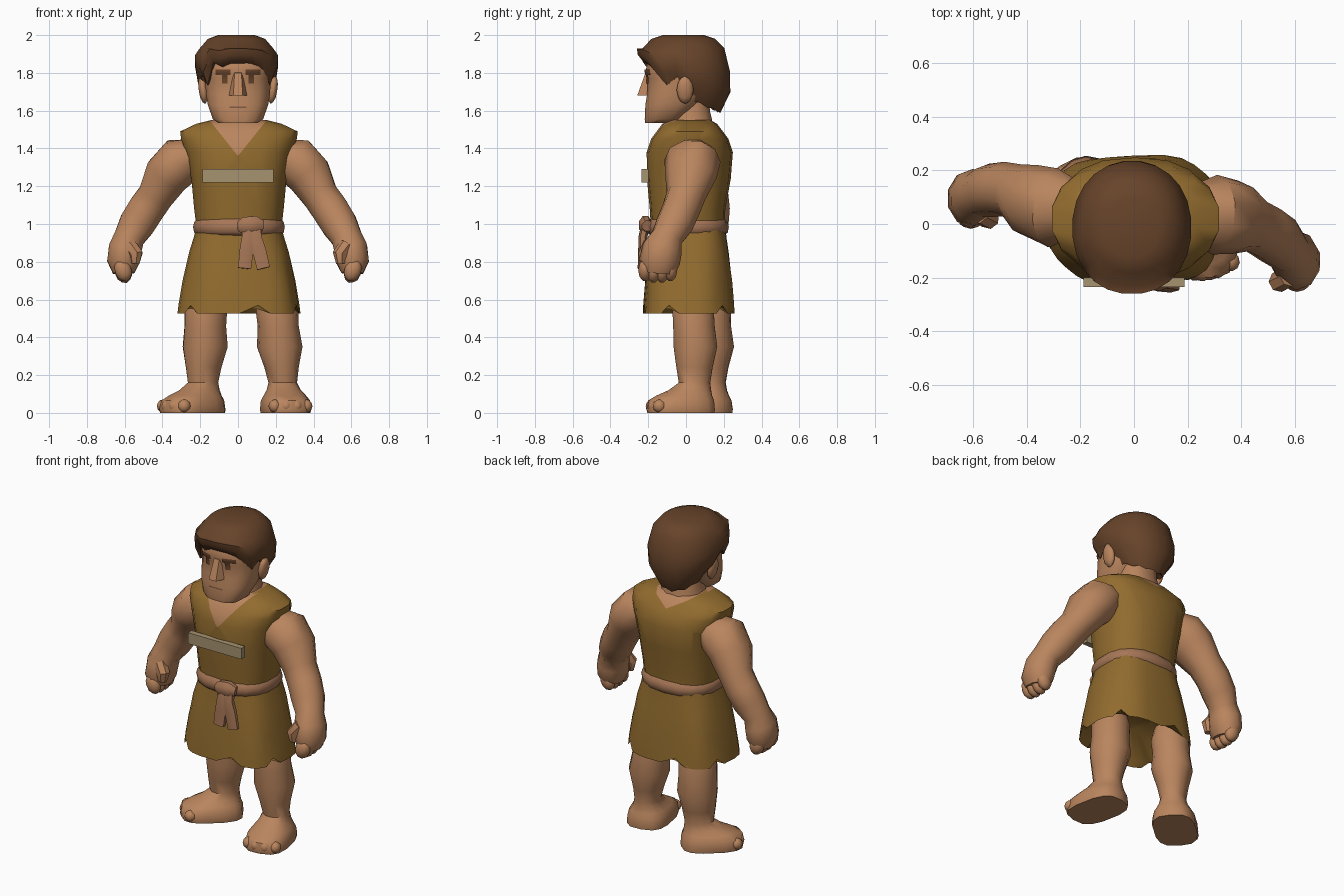
import bpy, bmesh
from math import sin, cos, pi, radians
from mathutils import Vector, Matrix
from mathutils.bvhtree import BVHTree

if "Cube" in bpy.data.objects:
    bpy.data.objects.remove(bpy.data.objects["Cube"])


def material(name, *rgb):
    m = bpy.data.materials.new(name)
    m.use_nodes = True
    m.diffuse_color = (*rgb, 1)
    m.node_tree.nodes["Principled BSDF"].inputs["Base Color"].default_value = (*rgb, 1)
    return m


skin = material("skin", .49, .235, .112)
cloth = material("ochre cloth", .29, .15, .028)
brown = material("dark brown hair", .135, .057, .023)
sash = material("sash leather", .38, .18, .092)
stone = material("pale tan plate", .38, .29, .16)
lip = material("mouth brown", .22, .10, .05)


def finish(name, bm, *mats, angle=42):
    bmesh.ops.recalc_face_normals(bm, faces=bm.faces)
    me = bpy.data.meshes.new(name)
    bm.to_mesh(me)
    bm.free()
    ob = bpy.data.objects.new(name, me)
    bpy.context.collection.objects.link(ob)
    for m in mats:
        me.materials.append(m)
    bpy.ops.object.select_all(action='DESELECT')
    ob.select_set(True)
    bpy.context.view_layer.objects.active = ob
    bpy.ops.object.shade_smooth_by_angle(angle=radians(angle))
    return ob


def ring(x, y, z, rx, ry, n=12, p=2.4, turn=0):
    """Horizontal rounded-square section, turned about its own centre."""
    pts = []
    for i in range(n):
        a = 2 * pi * (i + .5) / n
        c, s = cos(a), sin(a)
        v = Vector((rx * abs(c) ** (2 / p) * (1 if c > 0 else -1),
                    ry * abs(s) ** (2 / p) * (1 if s > 0 else -1), 0))
        pts.append(Matrix.Rotation(turn, 3, 'Z') @ v + Vector((x, y, z)))
    return pts


def skin_rings(rings):
    bm = bmesh.new()
    rows = [[bm.verts.new(p) for p in r] for r in rings]
    n = len(rows[0])
    for a, b in zip(rows, rows[1:]):
        for i in range(n):
            j = (i + 1) % n
            bm.faces.new((a[i], a[j], b[j], b[i]))
    bm.faces.new(rows[0])
    bm.faces.new(rows[-1])
    return bm


def tube(name, path, mat, n=10):
    """Tube along (x, y, z, radius, depth factor) points with square-on sections."""
    pts = [Vector(p[:3]) for p in path]
    rings = []
    for k, p in enumerate(pts):
        t = (pts[min(k + 1, len(pts) - 1)] - pts[max(k - 1, 0)]).normalized()
        u = t.cross(Vector((0, 1, 0))).normalized()
        v = t.cross(u)
        r, flat = path[k][3:]
        rings.append([p + u * r * cos(2 * pi * (i + .5) / n)
                      + v * r * flat * sin(2 * pi * (i + .5) / n) for i in range(n)])
    return finish(name, skin_rings(rings), mat)


def blob(name, loc, size, mat, turn=0, tilt=0):
    bm = bmesh.new()
    bmesh.ops.create_icosphere(bm, subdivisions=2, radius=1, matrix=Matrix.Translation(loc)
                               @ Matrix.Rotation(turn, 4, 'Z') @ Matrix.Rotation(tilt, 4, 'Y')
                               @ Matrix.Diagonal((*size, 1)))
    return finish(name, bm, mat)


# Tunic top, with the open neck cut in and coloured as skin
torso = [(.96, .225, .01, .195), (1.08, .24, .008, .2), (1.24, .255, .015, .222),
         (1.38, .285, .02, .228), (1.45, .31, .02, .205), (1.49, .315, .02, .175),
         (1.53, .23, .02, .145), (1.55, .15, .02, .11)]
bm = skin_rings([ring(.005, y, z, rx, ry, 18, 2.5) for z, rx, y, ry in torso])
necks = ((-1, 1.36, .8), (1, 1.48, 1.9))
for side, low, slope in necks:
    for sx in (-1, 1):
        faces = [f for f in bm.faces
                 if f.calc_center_median().y * side > 0 and f.calc_center_median().z > 1.3]
        geom = faces + list({e for f in faces for e in f.edges}) + list({v for f in faces for v in f.verts})
        bmesh.ops.bisect_plane(bm, geom=geom, plane_co=(0, 0, low), plane_no=(sx, 0, -slope))
for f in bm.faces:
    c = f.calc_center_median()
    for side, low, slope in necks:
        if c.y * side > 0 and abs(c.x) < slope * (c.z - low) - .001:
            f.material_index = 1
finish("tunic_top", bm, cloth, skin)

# Skirt with soft folds and a notched hem
N = 30
levels = [(.99, .225, .195), (.93, .24, .2), (.85, .265, .212), (.7, .295, .23), (.58, .315, .24),
          (.525, .322, .243), (.55, .3, .222), (.68, .1, .1)]
rings = []
for k, (z, rx, ry) in enumerate(levels):
    r = ring(.005, .014, z, rx, ry, N, 2.8)
    for i, p in enumerate(r):
        fold = 1 + .02 * cos(12 * pi * (i - .5) / N) * (k in (3, 4, 5))
        p.x, p.y = p.x * fold, p.y * fold
        if k == 5:
            p.z += .045 if i % 5 == 3 else 0
    rings.append(r)
finish("tunic_skirt", skin_rings(rings), cloth)

# Sash, knot and hanging ends
finish("sash", skin_rings([ring(.005, .008, z, .222 + d, .195 + d, 18)
                           for z, d in ((.94, 0), (.955, .018), (.985, .024), (1.01, .018), (1.03, 0))]), sash)
tube("sash_knot", [(.005, -.205, .99, .03, 1), (.03, -.215, .99, .05, .7),
                   (.095, -.215, .995, .052, .7), (.13, -.205, .99, .03, 1)], sash, 8)
for name, x, end in (("sash_end_right", .055, .035), ("sash_end_left", .09, .135)):
    tube(name, [(x, -.215, 1, .035, .6), (x, -.228, .93, .04, .6),
                ((x + end) / 2, -.232, .86, .042, .5), (end, -.238, .765, .04, .45)], sash, 6)

# Chest plate
bm = bmesh.new()
bmesh.ops.create_cube(bm, size=1, matrix=Matrix.Translation((0, -.217, 1.255))
                      @ Matrix.Diagonal((.375, .036, .07, 1)))
finish("chest_plate", bm, stone)

# Neck and head
finish("neck", skin_rings([ring(0, y, z, r, r * .95) for z, y, r in
                           ((1.46, .02, .14), (1.55, .02, .128), (1.6, .02, .115), (1.72, .02, .11))]), skin)
skull = [(1.535, .105, -.145, .072), (1.555, .135, -.115, .105), (1.63, .162, -.075, .142),
         (1.69, .172, -.045, .163), (1.77, .176, -.02, .185), (1.81, .178, -.015, .203),
         (1.87, .17, -.01, .19), (1.93, .12, -.01, .14)]
bm = skin_rings([ring(0, y, z, rx, ry, 16, 2.7) for z, rx, y, ry in skull])
face_tree = BVHTree.FromBMesh(bm)
finish("head", bm, skin)

# Nose wedge
bm = bmesh.new()
nose = [bm.verts.new(p) for p in ((-.025, -.19, 1.81), (.025, -.19, 1.81), (.055, -.19, 1.68), (-.055, -.19, 1.68),
                                  (-.018, -.215, 1.8), (.018, -.215, 1.8), (.025, -.258, 1.68), (-.025, -.258, 1.68))]
for q in ((0, 1, 5, 4), (1, 2, 6, 5), (2, 3, 7, 6), (3, 0, 4, 7), (4, 5, 6, 7), (0, 3, 2, 1)):
    bm.faces.new([nose[i] for i in q])
finish("nose", bm, skin, angle=25)


def face_patch(name, x0, x1, z0, z1, mat, cols=5, rows=3):
    """Thin painted patch laid over the front of the head."""
    bm = bmesh.new()
    grid = []
    for j in range(rows + 1):
        grid.append([])
        for i in range(cols + 1):
            x, z = x0 + (x1 - x0) * i / cols, z0 + (z1 - z0) * j / rows
            hit = face_tree.ray_cast(Vector((x, -1, z)), Vector((0, 1, 0)))[0]
            grid[-1].append(bm.verts.new((x, hit.y - .006, z)))
    for j in range(rows):
        for i in range(cols):
            bm.faces.new((grid[j][i], grid[j][i + 1], grid[j + 1][i + 1], grid[j + 1][i]))
    finish(name, bm, mat)


face_patch("mouth", -.045, .045, 1.614, 1.622, lip)
for sx, side in ((-1, "right"), (1, "left")):
    face_patch(side + "_brow", sx * .04, sx * .12, 1.79, 1.817, brown)
    face_patch(side + "_eye", sx * .055, sx * .085, 1.745, 1.79, brown)
    blob(side + "_ear", (sx * .185, -.005, 1.71), (.024, .045, .075), skin, tilt=sx * .15)

# Hair: a cap whose rim drops from a raised fringe to a rounded nape
N = 24


def rim(f, i):
    if f < -.97:
        return 1.86
    if f < -.7:
        return 1.835 + .02 * (i % 2)
    if f < -.3:
        return 1.735 + .05 * (i % 2)
    if f < .1:
        return 1.78
    return 1.66 - .075 * f + .012 * (i % 2)


rings = []
for t, size, top in ((0, .45, 2), (.06, .7, 1.98), (.2, .9, 1.93), (.45, 1.02, 0), (.72, 1, 0), (1, .88, 0)):
    r = ring(-.008, -.014, 0, .218 * size, .243 * size, N, 2.15)
    for i, p in enumerate(r):
        f = sin(2 * pi * (i + .5) / N)
        p.z = top or 1.985 + (rim(f, i) - 1.985) * t
        if t > .7 and f > .1:
            p.x *= .95 if t < 1 else .72
            p.y = p.y * (.98 if t < 1 else .85) + .012
    rings.append(r)
rings.append(ring(0, 0, 1.79, .05, .05, N))
finish("hair", skin_rings(rings), brown)

# Arms, fists, thumbs and curled fingers
arm = [(.22, 1.37, .09, 1.2), (.3, 1.335, .135, 1.1), (.375, 1.26, .126, 1.1), (.435, 1.15, .1, 1.05),
       (.485, 1.08, .102, 1), (.535, 1.0, .1, 1), (.575, .93, .085, 1), (.597, .87, .092, 1.15),
       (.607, .8, .09, 1.2), (.605, .74, .06, 1.4)]
reach = {-1: (.06, .06, .085, .12, .13, .125, .11, .1, .095, .09),
         1: (.04, .035, .025, .0, -.025, -.06, -.1, -.125, -.14, -.145)}
for sx, side in ((-1, "right"), (1, "left")):
    ys = reach[sx]
    tube(side + "_arm", [(sx * x, y, z, r, flat) for (x, z, r, flat), y in zip(arm, ys)], skin)
    hand_y = ys[-1]
    for k in range(4):
        blob(f"{side}_finger_{k + 1}", (sx * .608, hand_y - .072 + k * .045, .755 - .008 * (k in (1, 2))),
             (.046, .036, .062), skin, tilt=sx * .35)
    tube(side + "_thumb", [(sx * .575, hand_y - .05, .89, .04, 1), (sx * .54, hand_y - .07, .84, .04, 1),
                           (sx * .545, hand_y - .07, .79, .025, 1)], skin, 7)

# Legs running into feet, each foot turned its own way
leg = [(0, .62, .09, .09), (0, .54, .112, .112), (0, .46, .108, .112), (-.005, .35, .12, .118),
       (0, .24, .09, .098), (0, .16, .075, .085), (.025, .12, .088, .115), (.055, .092, .108, .15),
       (.072, .066, .124, .178), (.075, .02, .128, .184), (.073, 0, .124, .18)]
for side, ax, ay, turn in (("right", -.185, .13, -.85), ("left", .237, .045, .2)):
    fwd = Vector((sin(turn), -cos(turn), 0))
    across = Vector((cos(turn), sin(turn), 0))
    inward = -.08 if ax > 0 else .04
    finish(side + "_leg", skin_rings([ring(ax + fwd.x * f + inward * max(0, z - .16),
                                           ay + fwd.y * f - .05 * max(0, z - .4), z, rx, ry,
                                           14, 2.1 + max(0, .16 - z) * 5, turn)
                                      for f, z, rx, ry in leg]), skin)
    for k in range(4):
        off = k - 1.5
        p = Vector((ax, ay, .036)) + fwd * (.224 - .008 * off * off) + across * off * .056
        blob(f"{side}_toe_{k + 1}", p, (.034, .036, .036), skin, turn)
